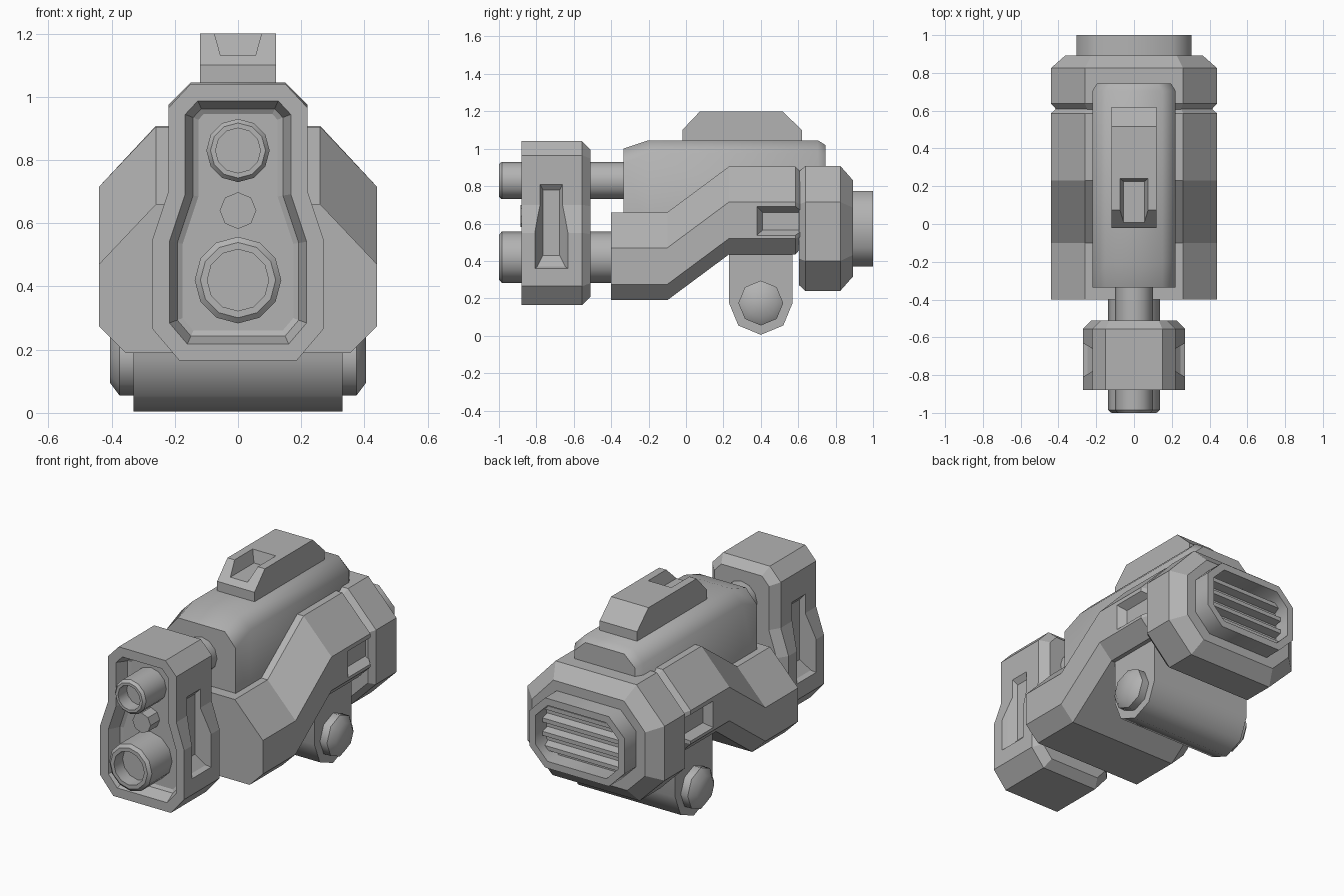
import bpy, bmesh, math
from mathutils import Vector

if "Cube" in bpy.data.objects:
    bpy.data.objects.remove(bpy.data.objects["Cube"], do_unlink=True)

GREY = (0.45, 0.45, 0.45, 1)
metal = bpy.data.materials.new("plain_grey")
metal.use_nodes = True
metal.diffuse_color = GREY
metal.node_tree.nodes["Principled BSDF"].inputs["Base Color"].default_value = GREY


def select(ob):
    bpy.ops.object.select_all(action="DESELECT")
    ob.select_set(True)
    bpy.context.view_layer.objects.active = ob


def loft(name, rings, smooth=0):
    """Skin a list of equal-length point rings and cap both ends."""
    bm = bmesh.new()
    loops = [[bm.verts.new(p) for p in ring] for ring in rings]
    n = len(loops[0])
    for a, b in zip(loops, loops[1:]):
        for i in range(n):
            j = (i + 1) % n
            bm.faces.new((a[i], a[j], b[j], b[i]))
    bm.faces.new(loops[0])
    bm.faces.new(loops[-1])
    bmesh.ops.recalc_face_normals(bm, faces=bm.faces)
    me = bpy.data.meshes.new(name)
    bm.to_mesh(me)
    bm.free()
    me.materials.append(metal)
    ob = bpy.data.objects.new(name, me)
    bpy.context.collection.objects.link(ob)
    shade(ob, smooth)
    return ob


def shade(ob, degrees):
    if degrees:
        select(ob)
        bpy.ops.object.shade_smooth_by_angle(angle=math.radians(degrees))


def mirrored(half):
    """Right half outline, top to bottom, closed into a full outline."""
    return half + [(-x, z) for x, z in reversed(half)]


def inset(pts, d):
    """Move every edge of a clockwise outline inward by d."""
    out = []
    for i, p in enumerate(pts):
        p = Vector(p)
        e1 = (p - Vector(pts[i - 1])).normalized()
        e2 = (Vector(pts[(i + 1) % len(pts)]) - p).normalized()
        n1, n2 = Vector((e1.y, -e1.x)), Vector((e2.y, -e2.x))
        m = n1 + n2
        out.append(tuple(p + m * (d * 2 / m.length_squared)))
    return out


def at_y(outline, y, dz=0):
    return [(x, y, z + dz) for x, z in outline]


def at_x(outline, x):
    return [(x, y, z) for y, z in outline]


def rect(u0, u1, v0, v1):
    return [(u0, v1), (u1, v1), (u1, v0), (u0, v0)]


def cut(ob, cutter):
    cutter.hide_render = True
    mod = ob.modifiers.new("cut", "BOOLEAN")
    mod.operation, mod.solver, mod.object = "DIFFERENCE", "EXACT", cutter
    select(ob)
    bpy.ops.object.modifier_apply(modifier=mod.name)
    bpy.data.objects.remove(cutter, do_unlink=True)


def turned(name, profile, sides, place, smooth):
    """Lathe (distance, radius) pairs; place maps (distance, u, v) to xyz."""
    rings = []
    for t, r in profile:
        angles = [math.tau * i / sides for i in range(sides)]
        rings.append([place(t, r * math.sin(a), r * math.cos(a)) for a in angles])
    return loft(name, rings, smooth)


# Muzzle block with a rear chamfer, front recess and tapered side windows
face = mirrored([(.15, 1.04), (.22, .965), (.22, .70), (.27, .55), (.27, .265), (.185, .165)])
muzzle = loft("muzzle_block", [at_y(face, -.88), at_y(face, -.555), at_y(inset(face, .045), -.51)])
rim = inset(face, .053)
cut(muzzle, loft("recess_cutter", [at_y(rim, -.9), at_y(rim, -.88),
                                   at_y(inset(rim, .025), -.81), at_y(inset(rim, .042), -.80)]))
for s in (1, -1):
    window = [at_x(rect(-.83, -.61, .34, .87), s * .31), at_x(rect(-.795, -.645, .37, .84), s * .245),
              at_x(rect(-.765, -.675, .43, .78), s * .195)]
    cut(muzzle, loft("window_cutter", window))


# Two bored barrels and the round button between them
def barrel(name, z, r, back):
    profile = [(back, r), (-.985, r), (-1, .87 * r), (-1, .71 * r), (-.92, .71 * r)]
    turned(name, profile, 12, lambda t, u, v: (u, t, z + v), 35)


barrel("upper_barrel", .83, .1, -.3)
barrel("lower_barrel", .42, .137, -.36)
turned("button", [(-.78, .058), (-.885, .058)], 8, lambda t, u, v: (u, t, .64 + v), 0)

# Lower body: one section stepped upward along its length
section = mirrored([(.26, .66), (.44, .47), (.44, .275), (.355, .19)])
path = [(-.4, 0), (-.1, 0), (.23, .245), (.585, .245)]
body = loft("lower_body", [at_y(section, y, dz) for y, dz in path]
            + [at_y(inset(section, .03), .612, .245)])
for s in (1, -1):
    pocket = [at_x(rect(.365, .7, .525, .705), s * .46), at_x(rect(.41, .7, .565, .66), s * .395)]
    cut(body, loft("pocket_cutter", pocket))

# Rear block, chamfered at both ends
block = mirrored([(.26, .908), (.44, .715), (.44, .40), (.28, .24)])
loft("rear_block", [at_y(inset(block, .03), .605), at_y(block, .638), at_y(block, .825),
                    at_y(inset(block, .077), .893)])

# Exhaust housing with a deep opening and slats
vent = mirrored([(.205, .775), (.305, .675), (.305, .47), (.205, .37)])
exhaust = loft("exhaust", [at_y(vent, .85), at_y(vent, 1)])
hole = inset(vent, .04)
cut(exhaust, loft("vent_cutter", [at_y(hole, .9), at_y(hole, 1.05)]))
shade(exhaust, 50)
for i in range(4):
    z = .455 + .078 * i
    loft("vent_slat_%d" % (i + 1), [[(x, .89, z + .026), (x, .945, z + .012),
                                     (x, .945, z - .012), (x, .89, z - .026)] for x in (-.26, .26)])

# Upper body with softly rounded shoulders
spine = []
for y, w, top, edge in ((-.335, .22, 1.0, .92), (-.2, .22, 1.045, .975),
                        (.705, .22, 1.045, .975), (.745, .195, 1.02, .955)):
    spine.append(at_y(mirrored([(w - .07, top), (w, edge), (w, .55)]), y))
loft("upper_body", spine, 50)

# Top sight with a notch
side = [(-.02, 1.02), (-.02, 1.1), (.075, 1.2), (.515, 1.2), (.62, 1.1), (.62, 1.02)]
sight = loft("top_sight", [at_x(side, -.12), at_x(side, .12)])
notch = [[(x, y, z) for x, y in rect(-w, w, y0, y1)]
         for z, w, y0, y1 in ((1.13, .055, -.05, .225), (1.22, .08, -.05, .245))]
cut(sight, loft("notch_cutter", notch))

# Hinge lug across the underside, with a bolt at each end
lug = [(.4 + .17 * math.cos(a), .175 - .17 * math.sin(a)) for a in [math.pi * i / 4 for i in range(5)]]
lug += [(.23, .48), (.57, .48)]
loft("hinge_lug", [at_x(lug, -.33), at_x(lug, .33)], 50)
for s, label in ((1, "left"), (-1, "right")):
    turned(label + "_bolt", [(.3, .12), (.375, .12), (.405, .08)], 8,
           lambda t, u, v: (s * t, .4 + u, .175 + v), 50)
